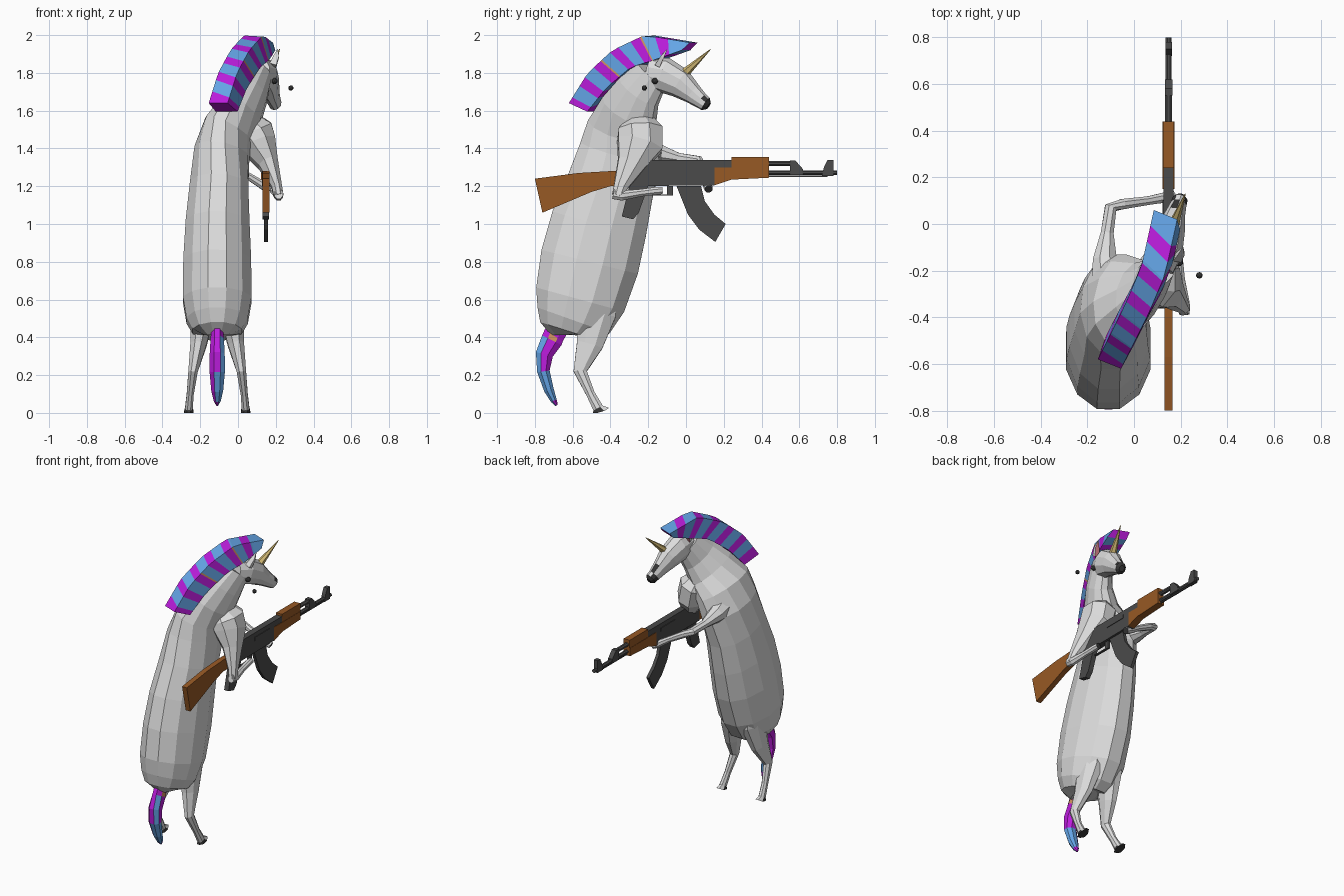
import bpy
import bmesh
import math
from mathutils import Vector

cube = bpy.data.objects.get("Cube")
if cube:
    bpy.data.objects.remove(cube, do_unlink=True)


def material(name, r, g, b):
    m = bpy.data.materials.new(name)
    m.use_nodes = True
    m.diffuse_color = (r, g, b, 1)
    node = next(n for n in m.node_tree.nodes if n.type == "BSDF_PRINCIPLED")
    node.inputs["Base Color"].default_value = (r, g, b, 1)
    node.inputs["Roughness"].default_value = 0.8
    return m


COAT = material("pale_coat", 0.72, 0.72, 0.72)
BLACK = material("hoof_black", 0.035, 0.035, 0.035)
BLUE = material("hair_blue", 0.13, 0.38, 0.80)
MAGENTA = material("hair_magenta", 0.50, 0.012, 0.72)
ORANGE = material("hair_orange", 0.65, 0.30, 0.12)
GOLD = material("horn_gold", 0.62, 0.47, 0.17)
PINK = material("ear_pink", 0.75, 0.25, 0.28)
METAL = material("dark_metal", 0.07, 0.07, 0.07)
WOOD = material("brown_wood", 0.31, 0.10, 0.018)


def finish(name, bm, mats, rule=None):
    """Turn a bmesh into an object; rule(face) picks the material slot."""
    bmesh.ops.recalc_face_normals(bm, faces=bm.faces)
    bm.normal_update()
    if rule:
        for f in bm.faces:
            f.material_index = rule(f)
    me = bpy.data.meshes.new(name)
    bm.to_mesh(me)
    bm.free()
    for m in mats:
        me.materials.append(m)
    ob = bpy.data.objects.new(name, me)
    bpy.context.collection.objects.link(ob)
    return ob


def skin(name, rings, mats, rule=None):
    """Bridge equal-sized point rings and cap both ends."""
    bm = bmesh.new()
    loops = [[bm.verts.new(p) for p in ring] for ring in rings]
    n = len(loops[0])
    for a, b in zip(loops, loops[1:]):
        for i in range(n):
            j = (i + 1) % n
            bm.faces.new((a[i], a[j], b[j], b[i]))
    bm.faces.new(loops[0])
    bm.faces.new(loops[-1])
    return finish(name, bm, mats, rule)


def loft(name, stations, mats, rule=None, sides=8, upright=False):
    """Stations are (x, y, z, half width, half depth, yaw in degrees)."""
    pts = [Vector(s[:3]) for s in stations]
    rings = []
    for k, s in enumerate(stations):
        t = (pts[min(k + 1, len(pts) - 1)] - pts[max(k - 1, 0)]).normalized()
        yaw = math.radians(s[5]) if len(s) > 5 else 0
        u = Vector((0, 0, 1)) if upright else Vector((math.cos(yaw), math.sin(yaw), 0))
        u = (u - t * u.dot(t)).normalized()
        v = t.cross(u)
        ring = []
        for i in range(sides):
            a = math.tau * (i + 0.5) / sides
            p = pts[k] + u * s[3] * math.cos(a) + v * s[4] * math.sin(a)
            p.z = max(p.z, 0)
            ring.append(p)
        rings.append(ring)
    return skin(name, rings, mats, rule)


def plate(name, outline, width, mat, x=0.148):
    """Extrude a (y, z) outline sideways, centred on x."""
    rings = [[(x + s * width / 2, y, z) for y, z in outline] for s in (-1, 1)]
    return skin(name, rings, [mat])


def box(name, y0, y1, z0, z1, width, mat):
    return plate(name, [(y0, z0), (y1, z0), (y1, z1), (y0, z1)], width, mat)


def ball(name, centre, radius, mat):
    bm = bmesh.new()
    bmesh.ops.create_icosphere(bm, subdivisions=2, radius=radius)
    bmesh.ops.translate(bm, verts=bm.verts, vec=centre)
    return finish(name, bm, [mat])


# Torso and neck
loft("torso", [
    (-.11, -.62, .412, .07, .1), (-.11, -.62, .432, .135, .165), (-.11, -.595, .49, .168, .21),
    (-.11, -.56, .6, .188, .25), (-.11, -.51, .8, .186, .272), (-.108, -.46, 1.0, .175, .265),
    (-.10, -.40, 1.2, .16, .24), (-.085, -.345, 1.38, .147, .225, -6),
    (-.05, -.325, 1.5, .132, .205, -14), (.02, -.3, 1.6, .105, .165, -22),
    (.075, -.25, 1.7, .08, .13, -22), (.115, -.18, 1.8, .065, .1, -18)],
    [COAT], sides=12)

# Head, with a dark nose under the tip
loft("head", [
    (.115, -.2, 1.81, .055, .07, -14), (.135, -.12, 1.79, .075, .095, -14),
    (.155, -.03, 1.745, .065, .08, -14), (.175, .035, 1.69, .045, .056, -14),
    (.19, .08, 1.653, .036, .043, -14), (.197, .105, 1.635, .034, .039, -14),
    (.201, .12, 1.625, .018, .02, -14)], [COAT, BLACK],
    lambda f: int(f.calc_center_median().y > .085 and f.normal.z < .65), sides=10)
loft("horn", [(.17, -.005, 1.8, .025, .025), (.22, .13, 1.925, .002, .002)], [GOLD], sides=6)
ball("head_eye", (.193, -.165, 1.757), .017, BLACK)
ball("loose_eye", (.28, -.22, 1.72), .014, BLACK)
for name, x, lean in (("left_ear", .185, .025), ("right_ear", .085, -.02)):
    loft(name, [(x, -.15, 1.84, .026, .02), (x + lean * .7, -.125, 1.885, .02, .013),
                (x + lean, -.1, 1.925, .002, .002)], [COAT, PINK],
         lambda f: int(f.normal.y > .6), sides=4)

# Striped mane: a box section swept along the crest, stripes slightly slanted
OUTER = [(-.105, -.6, 1.64), (-.055, -.5, 1.80), (.01, -.37, 1.92), (.082, -.2, 2.0), (.135, .04, 1.96)]
INNER = [(-.06, -.5, 1.595), (-.01, -.4, 1.72), (.06, -.27, 1.83), (.11, -.14, 1.87), (.14, .0, 1.92)]
STRIPES = 6


def along(path, t):
    s = min(max(t, 0), 1) * (len(path) - 1)
    i = min(int(s), len(path) - 2)
    return Vector(path[i]).lerp(Vector(path[i + 1]), s - i)


cuts = [0]
for k in range(STRIPES):
    cuts += [(k + part) / STRIPES for part in (.43, .51, 1)]
side = Vector((.05, -.02, 0))
mane_rings = []
for t in cuts:
    slant = .025 if 0 < t < 1 else 0
    a, b = t + slant, t - slant
    mane_rings.append([along(OUTER, a) - side, along(OUTER, b) + side,
                       along(INNER, b) + side * 1.15, along(INNER, a) - side * 1.15])
mane = skin("mane", mane_rings, [MAGENTA, BLUE, ORANGE])
for f in mane.data.polygons:
    stripe, part = divmod(f.index // 4, 3)
    fleck = part == 1 and stripe in (2, 4) and f.index % 4 == 1
    f.material_index = 2 if fleck else int(part > 0 and stripe < STRIPES)


# Tail, with a blue lower part and a blue streak on its left
def tail_colour(f):
    c, n = f.calc_center_median(), f.normal
    if .385 < c.z < .41 and abs(n.x) > .7:
        return 2
    streak = n.x > .2 and n.y < 0 and c.z < .39
    return int(streak or .06 < c.z < .24 and n.x > -.3)


loft("tail", [
    (-.11, -.66, .46, .03, .05), (-.11, -.7, .41, .036, .062), (-.11, -.71, .385, .038, .062),
    (-.11, -.75, .31, .043, .05), (-.11, -.755, .22, .044, .036), (-.11, -.725, .12, .034, .028),
    (-.11, -.7, .065, .02, .018), (-.11, -.685, .04, .005, .008)],
    [MAGENTA, BLUE, ORANGE], tail_colour)

# Hind legs
for name, s in (("left_hind_leg", 1), ("right_hind_leg", -1)):
    path = [(.075, -.47, .72, .06, .1), (.076, -.475, .52, .068, .112), (.1, -.51, .36, .046, .075),
            (.128, -.56, .22, .027, .038), (.143, -.505, .1, .02, .025),
            (.15, -.465, .025, .022, .03), (.15, -.45, 0, .027, .055)]
    loft(name, [(-.11 + s * p[0], *p[1:]) for p in path], [COAT, BLACK],
         lambda f: int(f.calc_center_median().z < .022))

# Forelegs holding the gun
loft("left_foreleg", [
    (.06, -.25, 1.55, .06, .08), (.085, -.24, 1.5, .105, .125), (.11, -.245, 1.42, .1, .13),
    (.16, -.29, 1.32, .058, .08), (.205, -.345, 1.2, .03, .04), (.215, -.36, 1.15, .028, .035)], [COAT])
loft("left_forearm", [
    (.215, -.385, 1.16, .024, .03), (.215, -.34, 1.15, .026, .028), (.2, -.24, 1.165, .02, .021),
    (.19, -.16, 1.175, .022, .022), (.187, -.125, 1.177, .02, .02)], [COAT, BLACK],
    lambda f: int(f.calc_center_median().y > -.13))
loft("right_foreleg", [
    (-.1, -.28, 1.4, .09, .09), (-.125, -.15, 1.375, .055, .055), (-.115, -.04, 1.35, .028, .03),
    (-.1, .07, 1.335, .026, .028), (-.05, .085, 1.31, .024, .024), (.06, .1, 1.25, .02, .02),
    (.14, .115, 1.2, .024, .024), (.17, .12, 1.185, .022, .022)], [COAT, BLACK],
    lambda f: int(f.calc_center_median().x > .165), upright=True)

# Rifle furniture
plate("stock", [(-.8, 1.24), (-.57, 1.27), (-.4, 1.28), (-.31, 1.28), (-.31, 1.2),
                (-.4, 1.2), (-.5, 1.17), (-.76, 1.06)], .036, WOOD)
plate("lower_handguard", [(.15, 1.205), (.24, 1.235), (.44, 1.245), (.44, 1.3), (.15, 1.3)], .05, WOOD)
box("upper_handguard", .24, .44, 1.3, 1.355, .046, WOOD)

# Rifle metalwork
plate("receiver", [(-.33, 1.2), (.15, 1.205), (.15, 1.3), (.24, 1.3), (.24, 1.34),
                   (-.27, 1.34), (-.31, 1.31), (-.33, 1.275)], .044, METAL)
box("bolt_cover", -.06, .1, 1.285, 1.31, .052, METAL)
plate("grip", [(-.3, 1.2), (-.34, 1.04), (-.28, 1.025), (-.25, 1.06), (-.2, 1.2)], .034, METAL)
box("trigger_guard", -.2, -.09, 1.15, 1.157, .015, METAL)
box("guard_front", -.1, -.07, 1.15, 1.2, .015, METAL)
plate("magazine", [(-.05, 1.2), (.08, 1.2), (.1, 1.12), (.15, 1.05), (.21, 1.0),
                   (.155, .905), (.07, .97), (.01, 1.05)], .022, METAL)
loft("barrel", [(.148, y, 1.272, .014, .013) for y in (.43, .8)], [METAL])
loft("gas_tube", [(.148, y, 1.32, .017, .014) for y in (.43, .57)], [METAL])
plate("gas_block", [(.55, 1.26), (.62, 1.26), (.62, 1.29), (.58, 1.335), (.55, 1.335)], .032, METAL)
box("cleaning_rod", .43, .75, 1.25, 1.257, .008, METAL)
plate("front_sight", [(.72, 1.255), (.78, 1.255), (.78, 1.34), (.75, 1.34), (.73, 1.3)], .028, METAL)
